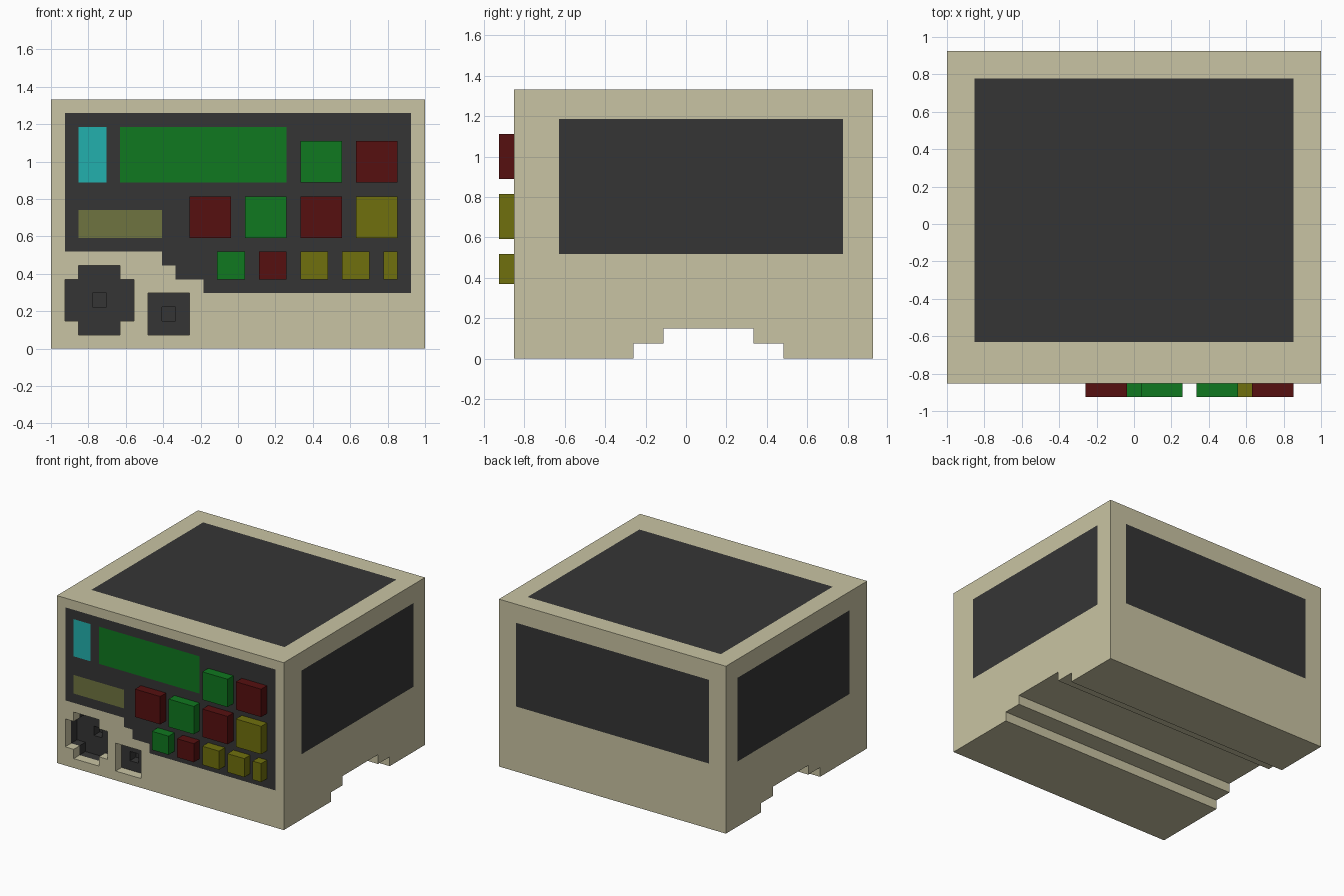
import bpy, bmesh
from mathutils import Vector

if "Cube" in bpy.data.objects:
    bpy.data.objects.remove(bpy.data.objects["Cube"])

U = 2 / 27                              # module size: the whole design sits on a 27-step grid
ORIGIN = Vector((-1, -12.5 * U, 0))


def pos(x, y, z):
    return ORIGIN + Vector((x, y, z)) * U


def make_mat(name, rgb):
    m = bpy.data.materials.new(name)
    m.diffuse_color = (*rgb, 1)
    m.use_nodes = True
    m.node_tree.nodes["Principled BSDF"].inputs["Base Color"].default_value = m.diffuse_color
    return m


names = ["beige", "charcoal", "green", "cyan", "olive", "red", "yellow"]
rgbs = [(.584, .552, .366), (.036, .036, .036), (.005, .188, .014), (.016, .434, .423),
        (.159, .174, .051), (.093, .005, .005), (.162, .162, .004)]
mats = [make_mat(n, c) for n, c in zip(names, rgbs)]
BEIGE, CHARCOAL, GREEN, CYAN, OLIVE, RED, YELLOW = range(7)


def inside(a, b, rect):
    return rect[0] < a < rect[1] and rect[2] < b < rect[3]


def recess_depth(x, z):
    """Depth of the control sockets in the front wall."""
    if inside(x, z, (1, 6, 2, 5)) or inside(x, z, (2, 5, 1, 6)):
        return 3 if inside(x, z, (3, 4, 3, 4)) else 2
    if inside(x, z, (7, 10, 1, 4)):
        return 2 if inside(x, z, (8, 9, 2, 3)) else 1
    return 0


def solid(x, y, z):
    if not (0 < x < 27 and 1 < y < 25 and 0 < z < 18):
        return False
    if (z < 1 and 9 < y < 19) or (z < 2 and 11 < y < 17):     # stepped channel below
        return False
    return y - 1 > recess_depth(x, z)


def front_colour(x, z):
    for rect, c in (((2, 4, 12, 16), CYAN), ((5, 17, 12, 16), GREEN), ((2, 8, 8, 10), OLIVE)):
        if inside(x, z, rect):
            return c
    # panel with a stepped lower left corner
    low = 7 if x < 8 else 6 if x < 9 else 5 if x < 11 else 4
    return CHARCOAL if inside(x, z, (1, 26, low, 17)) else BEIGE


def face_colour(axis, sign, f, n):
    """f = face centre, n = centre of the empty neighbour cell."""
    x, y, z = f
    if 1 < n[1] < 4 and recess_depth(n[0], n[2]) > 0:          # socket interiors
        return CHARCOAL if axis == 1 or n[1] > 2 else BEIGE
    if axis == 1 and y == 1:
        return front_colour(x, z)
    if axis == 1 and y == 25 and inside(x, z, (2, 25, 7, 16)):
        return CHARCOAL
    if axis == 0 and x in (0, 27) and inside(y, z, (4, 23, 7, 16)):
        return CHARCOAL
    if axis == 2 and z == 18 and inside(x, y, (2, 25, 4, 23)):
        return CHARCOAL
    return BEIGE


# Cabinet: one closed shell cut along the panel, socket and channel lines
cuts = [[0, 1, 2, 3, 4, 5, 6, 7, 8, 9, 10, 11, 17, 25, 26, 27],
        [1, 2, 3, 4, 9, 11, 17, 19, 23, 25],
        [0, 1, 2, 3, 4, 5, 6, 7, 8, 10, 12, 16, 17, 18]]
spans = [list(zip(c, c[1:])) for c in cuts]
bm = bmesh.new()
verts = {}


def vert(p):
    p = tuple(p)
    if p not in verts:
        verts[p] = bm.verts.new(pos(*p))
    return verts[p]


for sx in spans[0]:
    for sy in spans[1]:
        for sz in spans[2]:
            box = (sx, sy, sz)
            centre = [(a + b) / 2 for a, b in box]
            if not solid(*centre):
                continue
            for axis in range(3):
                b, c = (axis + 1) % 3, (axis + 2) % 3
                for side, sign in ((0, -1), (1, 1)):
                    face = list(centre)
                    face[axis] = box[axis][side]
                    near = list(face)
                    near[axis] += sign * 0.5
                    if solid(*near):
                        continue
                    quad = []
                    for ib, ic in ((0, 0), (1, 0), (1, 1), (0, 1)):
                        p = [0, 0, 0]
                        p[axis], p[b], p[c] = box[axis][side], box[b][ib], box[c][ic]
                        quad.append(vert(p))
                    f = bm.faces.new(quad if sign > 0 else quad[::-1])
                    f.material_index = face_colour(axis, sign, face, near)


def finish(name, bm, materials):
    me = bpy.data.meshes.new(name)
    bm.to_mesh(me)
    bm.free()
    for m in materials:
        me.materials.append(m)
    ob = bpy.data.objects.new(name, me)
    bpy.context.collection.objects.link(ob)
    return ob


finish("cabinet", bm, mats[:5])


# Push buttons standing one module proud of the front panel
def button(name, x, z, w, h, colour):
    b = bmesh.new()
    bmesh.ops.create_cube(b, size=1)
    centre = pos(x + w / 2, 0.5, z + h / 2)
    for v in b.verts:
        v.co = centre + Vector((v.co.x * w, v.co.y, v.co.z * h)) * U
    finish(name, b, [mats[colour]])


rows = [("top", 12, 3, 3, [(18, GREEN), (22, RED)]),
        ("middle", 8, 3, 3, [(10, RED), (14, GREEN), (18, RED), (22, YELLOW)]),
        ("bottom", 5, 2, 2, [(12, GREEN), (15, RED), (18, YELLOW), (21, YELLOW)])]
for row, z, w, h, items in rows:
    for i, (x, colour) in enumerate(items, 1):
        button(f"{row}_button_{i}", x, z, w, h, colour)
button("bottom_button_narrow", 24, 5, 1, 2, YELLOW)
